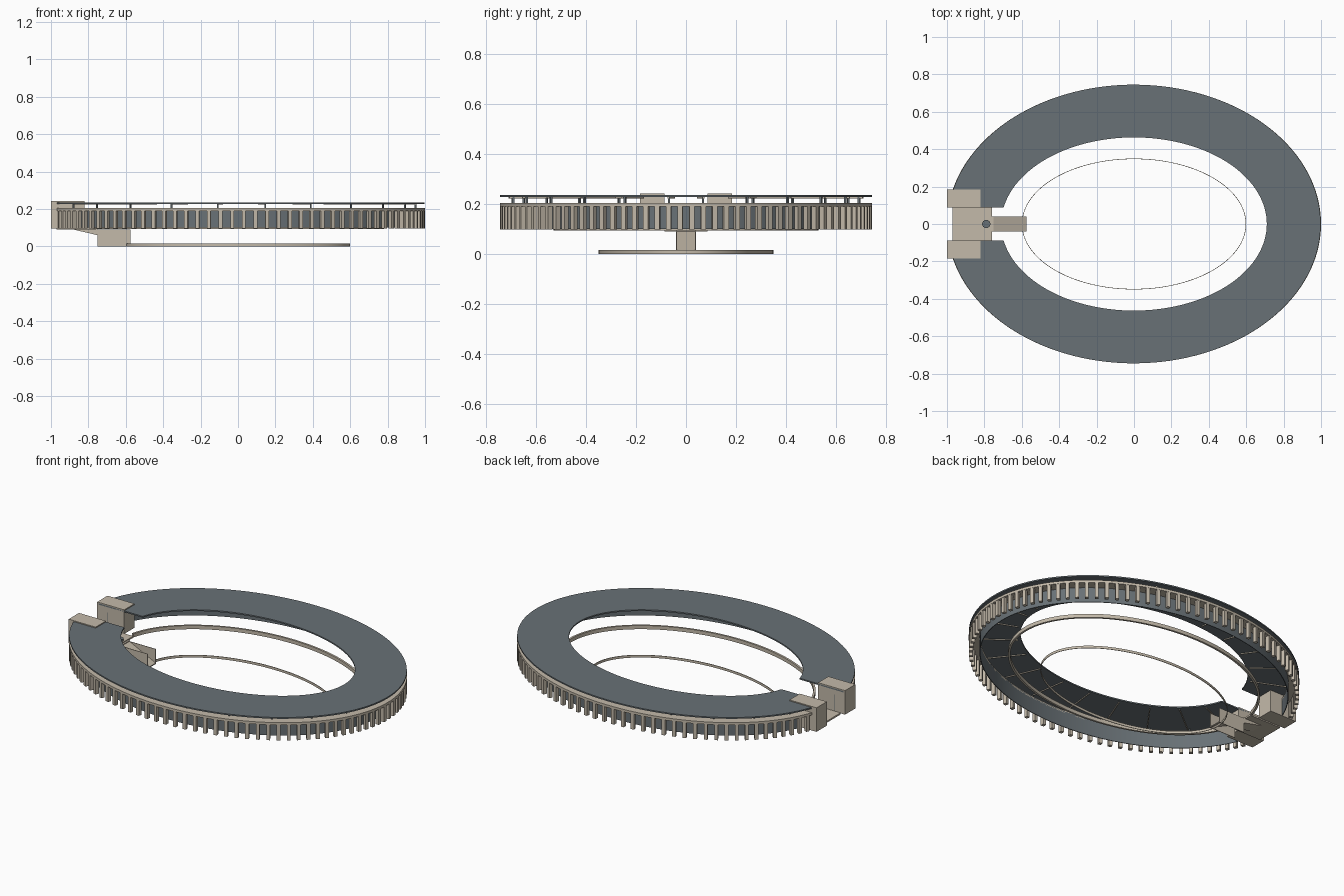
import bpy, bmesh, math
from mathutils import Matrix, Vector

if "Cube" in bpy.data.objects:
    bpy.data.objects.remove(bpy.data.objects["Cube"], do_unlink=True)


def material(name, rgb):
    m = bpy.data.materials.new(name)
    m.use_nodes = True
    m.diffuse_color = (*rgb, 1)
    m.node_tree.nodes["Principled BSDF"].inputs["Base Color"].default_value = (*rgb, 1)
    return m


STONE = material("warm_stone", (0.55, 0.49, 0.40))
SLATE = material("slate_grey", (0.14, 0.165, 0.18))
A, B = 1.0, 0.745      # outer half-axes
GAP = 0.087            # half-width of the entrance opening
SEG = 128


def finish(name, bm, mat, smooth=False):
    bmesh.ops.recalc_face_normals(bm, faces=bm.faces)
    me = bpy.data.meshes.new(name)
    bm.to_mesh(me)
    bm.free()
    me.materials.append(mat)
    ob = bpy.data.objects.new(name, me)
    bpy.context.collection.objects.link(ob)
    if smooth:
        bpy.ops.object.select_all(action="DESELECT")
        ob.select_set(True)
        bpy.context.view_layer.objects.active = ob
        bpy.ops.object.shade_smooth_by_angle(angle=math.radians(35))
    return ob


def ring(name, outer, inner, z0, z1, mat, gap=GAP):
    """Elliptical band, open on -x with straight parallel cut ends."""
    bm = bmesh.new()
    sections = []
    for i in range(SEG + 1):
        pts = []
        for (a, b), z in ((outer, z0), (outer, z1), (inner, z1), (inner, z0)):
            end = math.pi - math.asin(gap / b)
            t = end * (2 * i / SEG - 1)
            pts.append(bm.verts.new((a * math.cos(t), b * math.sin(t), z)))
        sections.append(pts)
    for p, q in zip(sections, sections[1:]):
        for k in range(4):
            n = (k + 1) % 4
            bm.faces.new((p[k], q[k], q[n], p[n]))
    if gap:
        bm.faces.new(sections[0])
        bm.faces.new(sections[-1])
    else:
        bmesh.ops.remove_doubles(bm, verts=bm.verts, dist=1e-5)
    return finish(name, bm, mat, True)


def inset(d):
    return (A - d, B - d)


def add_box(bm, lo, hi, frame=Matrix()):
    lo, hi = Vector(lo), Vector(hi)
    size = Matrix.Diagonal((*(hi - lo), 1))
    bmesh.ops.create_cube(bm, size=1, matrix=frame @ Matrix.Translation((lo + hi) / 2) @ size)


def box(name, lo, hi, mat):
    bm = bmesh.new()
    add_box(bm, lo, hi)
    return finish(name, bm, mat)


def prism(name, profile, y0, y1, mat):
    """Extrude an x-z profile along y."""
    bm = bmesh.new()
    face = bm.faces.new([bm.verts.new((x, y0, z)) for x, z in profile])
    new = bmesh.ops.extrude_face_region(bm, geom=[face])["geom"]
    bmesh.ops.translate(bm, verts=[v for v in new if isinstance(v, bmesh.types.BMVert)],
                        vec=(0, y1 - y0, 0))
    return finish(name, bm, mat)


def outward(t):
    """Frame on the outer ellipse with local x along the outward normal."""
    p = (A * math.cos(t), B * math.sin(t), 0)
    turn = math.atan2(math.sin(t) / B, math.cos(t) / A)
    return Matrix.Translation(p) @ Matrix.Rotation(turn, 4, "Z")


# Roof, outer wall and bands
ring("roof", (A - 0.002, B), (0.71, 0.463), 0.228, 0.236, SLATE)
ring("outer_wall", inset(0.06), inset(0.064), 0.1, 0.2, SLATE)
ring("column_cap_band", inset(0), inset(0.064), 0.19, 0.205, STONE)
ring("inner_tier_band", (0.78, 0.53), (0.768, 0.518), 0.093, 0.115, STONE)
ring("field_kerb", (0.6, 0.35), (0.597, 0.347), 0, 0.015, STONE, 0)

# Outer colonnade
bm = bmesh.new()
COUNT = 100
for i in range(COUNT):
    t = 2 * math.pi * (i + 0.5) / COUNT
    if math.cos(t) > 0 or abs(B * math.sin(t)) > 0.19:
        add_box(bm, (-0.022, -0.01, 0.097), (-0.001, 0.01, 0.192), outward(t))
finish("columns", bm, STONE)

# Roof posts with radial beams
posts, beams = bmesh.new(), bmesh.new()
for side in (-1, 1):
    for k in range(11):
        t = side * (0.1 + 0.264 * k)
        add_box(posts, (-0.05, -0.004, 0.2), (-0.042, 0.004, 0.228), outward(t))
        p = Vector((0.96 * A * math.cos(t), 0.96 * B * math.sin(t), 0))
        q = Vector((0.73 * math.cos(t), 0.48 * math.sin(t), 0))
        d = p - q
        frame = Matrix.Translation(q) @ Matrix.Rotation(math.atan2(d.y, d.x), 4, "Z")
        add_box(beams, (0, -0.003, 0.223), (d.length, 0.003, 0.2285), frame)
finish("roof_posts", posts, SLATE)
finish("roof_beams", beams, STONE)

# Entrance: twin towers, deck and sunken ramp
for side, label in ((-1, "right"), (1, "left")):
    y0, y1 = sorted((side * 0.087, side * 0.185))
    box(label + "_entrance_tower", (-1, y0, 0.097), (-0.82, y1, 0.242), STONE)
    y0, y1 = sorted((side * 0.037, side * 0.04))
    box(label + "_ramp_wall", (-0.75, y0, 0), (-0.575, y1, 0.09), STONE)
box("entrance_deck", (-0.97, -0.087, 0.09), (-0.76, 0.087, 0.1), STONE)
prism("deck_support", [(-0.9, 0.095), (-0.75, 0.095), (-0.75, 0.06)], -0.04, 0.04, STONE)
prism("ramp", [(-0.76, 0.095), (-0.575, 0.006), (-0.575, 0), (-0.76, 0.085)], -0.038, 0.038, STONE)

# Round marker on the deck
bm = bmesh.new()
bmesh.ops.create_cone(bm, cap_ends=True, segments=24, radius1=0.022, radius2=0.022,
                      depth=0.012, matrix=Matrix.Translation((-0.79, 0, 0.106)))
finish("deck_marker", bm, SLATE, True)
